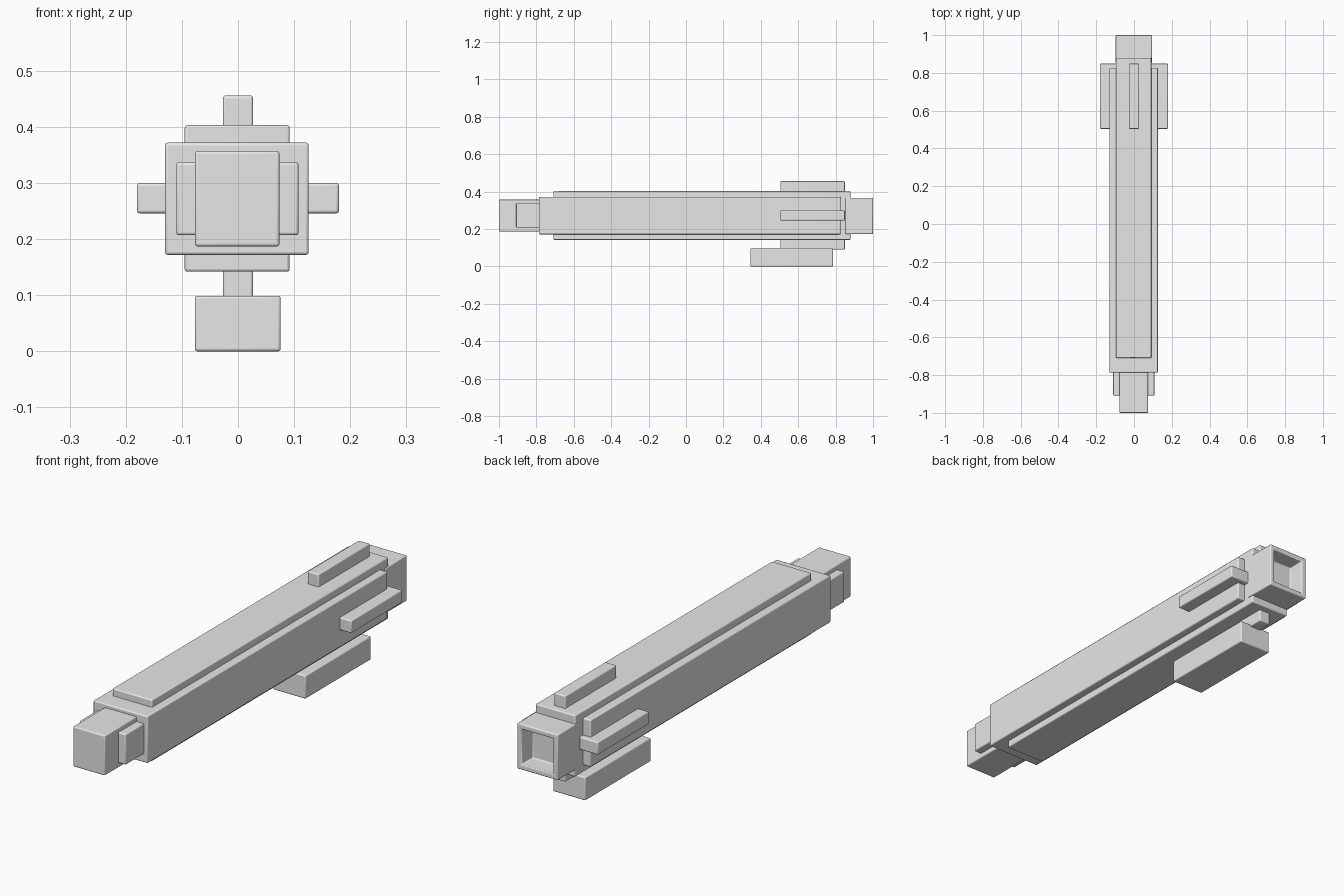
import bpy
import bmesh
from mathutils import Vector

if "Cube" in bpy.data.objects:
    bpy.data.objects.remove(bpy.data.objects["Cube"])

grey = bpy.data.materials.new("light grey")
grey.diffuse_color = (0.8, 0.8, 0.8, 1)
grey.use_nodes = True
grey.node_tree.nodes["Principled BSDF"].inputs["Base Color"].default_value = grey.diffuse_color


def box(name, x, y, z, socket=None):
    """Bevelled box from (min, max) ranges; socket = (wall, depth) hollows the back end."""
    lo, hi = Vector((x[0], y[0], z[0])), Vector((x[1], y[1], z[1]))
    bm = bmesh.new()
    bmesh.ops.create_cube(bm, size=1)
    for v in bm.verts:
        v.co = (lo + hi) / 2 + Vector(c * s for c, s in zip(v.co, hi - lo))
    if socket:
        wall, depth = socket
        back = max(bm.faces, key=lambda f: f.calc_center_median().y)
        bmesh.ops.inset_region(bm, faces=[back], thickness=wall)
        floor = bmesh.ops.extrude_discrete_faces(bm, faces=[back])["faces"][0]
        bmesh.ops.translate(bm, verts=floor.verts, vec=(0, -depth, 0))
    bmesh.ops.recalc_face_normals(bm, faces=bm.faces)
    mesh = bpy.data.meshes.new(name)
    bm.to_mesh(mesh)
    bm.free()
    mesh.materials.append(grey)
    ob = bpy.data.objects.new(name, mesh)
    bpy.context.collection.objects.link(ob)
    # softly rounded edges
    bevel = ob.modifiers.new("soft_edges", "BEVEL")
    bevel.width = 0.005
    bevel.segments = 3
    bevel.limit_method = "ANGLE"
    return ob


# long body: wide core and a taller, narrower slab through it
box("body_core", (-0.13, 0.126), (-0.787, 0.826), (0.172, 0.372))
box("body_slab", (-0.095, 0.092), (-0.709, 0.88), (0.142, 0.403))

# stepped nose
box("nose_collar", (-0.11, 0.108), (-0.908, -0.75), (0.207, 0.337))
box("nose_block", (-0.077, 0.074), (-1.0, -0.75), (0.187, 0.357))

# tail with a square socket
box("tail_nozzle", (-0.097, 0.095), (0.852, 1.0), (0.173, 0.367), socket=(0.031, 0.075))

# fins on all four sides
for name, x, z in (
    ("fin_left", (-0.18, -0.08), (0.246, 0.30)),
    ("fin_right", (0.08, 0.18), (0.246, 0.30)),
    ("fin_top", (-0.027, 0.027), (0.35, 0.456)),
    ("fin_bottom", (-0.027, 0.027), (0.09, 0.20)),
):
    box(name, x, (0.504, 0.849), z)

# block hanging under the lower fin
box("lower_block", (-0.077, 0.076), (0.345, 0.786), (0.0, 0.099))

for ob in bpy.context.collection.objects:
    ob.select_set(True)
    bpy.context.view_layer.objects.active = ob
bpy.ops.object.shade_smooth_by_angle()
